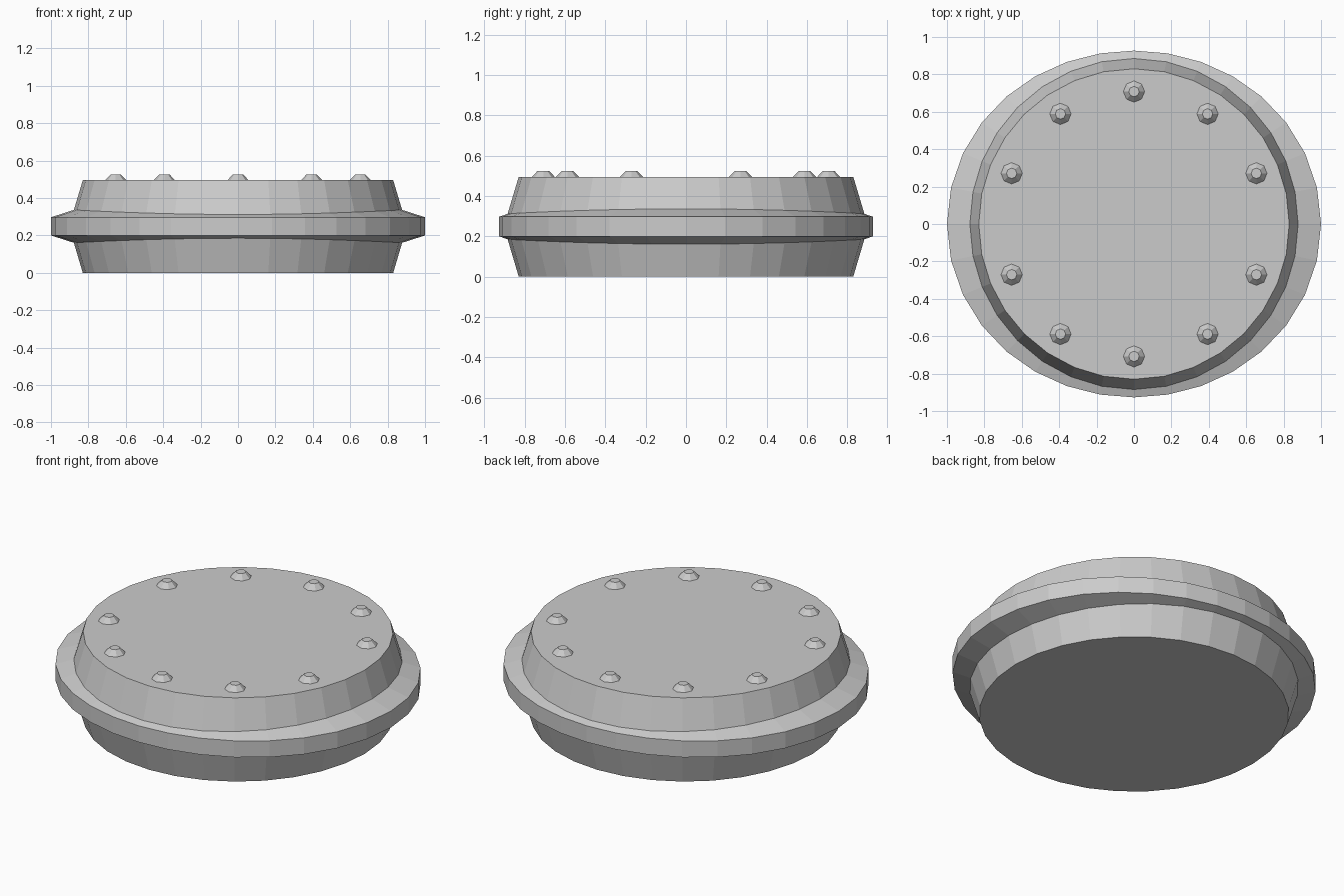
import bpy, bmesh
from math import cos, sin, pi, radians, hypot

if "Cube" in bpy.data.objects:
    bpy.data.objects.remove(bpy.data.objects["Cube"])

SIDES = 32
TOP, RIM_LO, RIM_HI = 0.495, 0.2, 0.297


def add_object(name, bm):
    bmesh.ops.recalc_face_normals(bm, faces=bm.faces[:])
    mesh = bpy.data.meshes.new(name)
    bm.to_mesh(mesh)
    bm.free()
    obj = bpy.data.objects.new(name, mesh)
    bpy.context.collection.objects.link(obj)
    return obj


def profile(a):
    """Half section at angle a: round body with an oval rim (radius, height)."""
    outer = hypot(cos(a), 0.927 * sin(a))
    rise = (outer - 0.882) / 3          # rim slope climbs as the rim widens
    inner = 0.83 + 0.3 * (TOP - RIM_HI - rise)
    return [(0.83, 0), (inner, RIM_LO - rise), (outer, RIM_LO),
            (outer, RIM_HI), (inner, RIM_HI + rise), (0.83, TOP)]


# Drum body with protruding oval rim
bm = bmesh.new()
columns = []
for i in range(SIDES):
    a = 2 * pi * i / SIDES
    columns.append([bm.verts.new((r * cos(a), r * sin(a), z)) for r, z in profile(a)])
for i, col in enumerate(columns):
    nxt = columns[(i + 1) % SIDES]
    for j in range(len(col) - 1):
        bm.faces.new((col[j], nxt[j], nxt[j + 1], col[j + 1]))
bm.faces.new([c[0] for c in reversed(columns)])
bm.faces.new([c[-1] for c in columns])
add_object("drum_body", bm)

# Ten rivets around the lid, with gaps at the left and right
angles = [s + d for s in (90, 270) for d in (-67.5, -33.75, 0, 33.75, 67.5)]
for n, deg in enumerate(angles):
    bm = bmesh.new()
    bmesh.ops.create_cone(bm, cap_ends=True, segments=8,
                          radius1=0.057, radius2=0.028, depth=0.03)
    rivet = add_object(f"rivet_{n + 1}", bm)
    a = radians(deg)
    rivet.location = (0.708 * cos(a), 0.708 * sin(a), TOP + 0.015)
